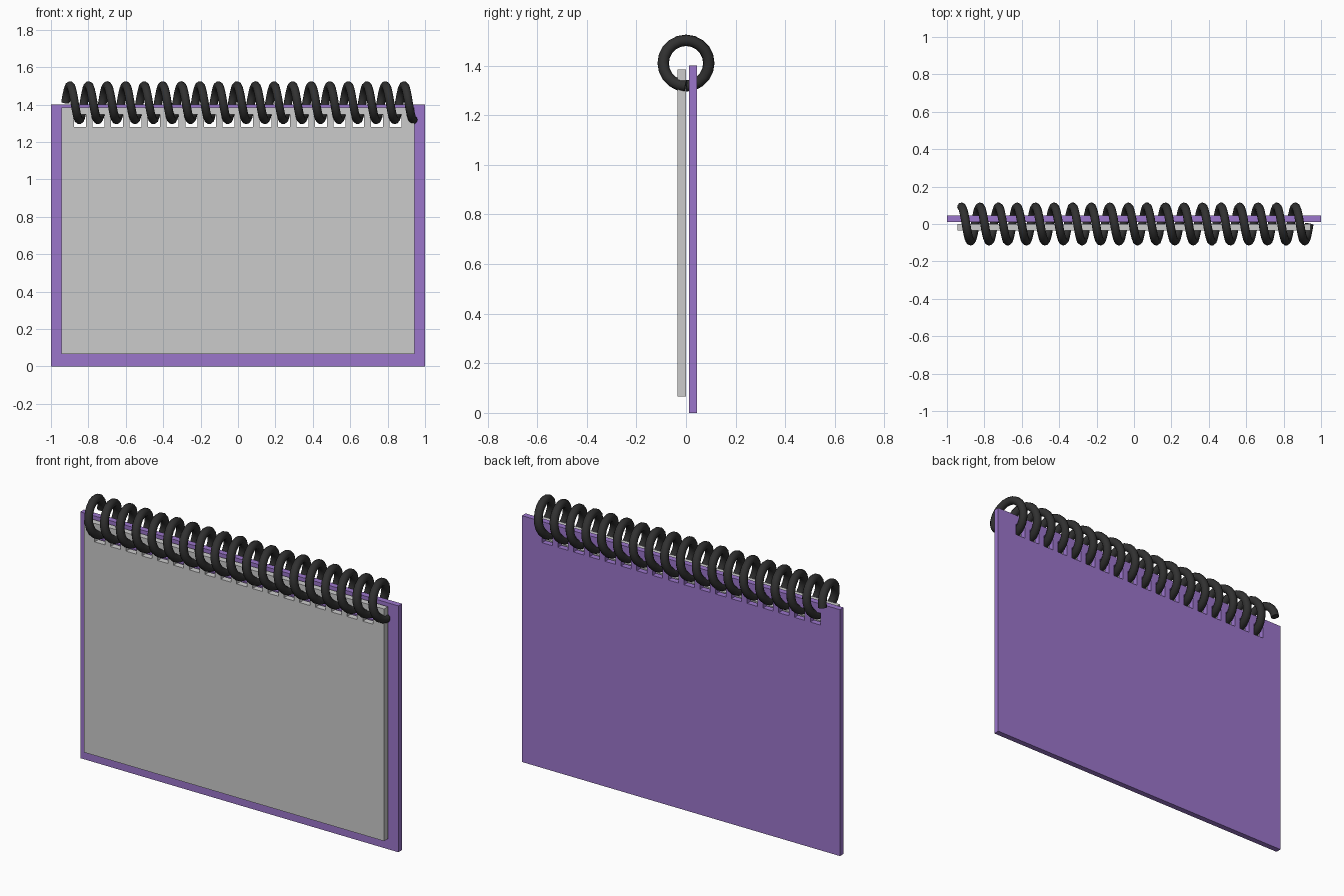
import bpy, bmesh, math

if "Cube" in bpy.data.objects:
    bpy.data.objects.remove(bpy.data.objects["Cube"])

PITCH = 0.0992
HOLES = 18
HOLE_X0 = -0.845
HOLE_W = 0.064
HOLE_Z = (1.28, 1.347)


def material(name, rgb):
    m = bpy.data.materials.new(name)
    m.diffuse_color = (*rgb, 1)
    m.use_nodes = True
    m.node_tree.nodes["Principled BSDF"].inputs["Base Color"].default_value = m.diffuse_color
    return m


def punched_sheet(name, x, z, y0, y1, mat=None):
    """Flat upright sheet with a row of square holes near the top edge."""
    xs = [-x]
    for i in range(HOLES):
        c = HOLE_X0 + i * PITCH
        xs += [c - HOLE_W / 2, c + HOLE_W / 2]
    xs.append(x)
    zs = [z[0], *HOLE_Z, z[1]]
    bm = bmesh.new()
    grid = [[bm.verts.new((px, y0, pz)) for pz in zs] for px in xs]
    for i in range(len(xs) - 1):
        for j in range(3):
            if j == 1 and i % 2 == 1:      # leave the hole open
                continue
            bm.faces.new((grid[i][j], grid[i + 1][j],
                          grid[i + 1][j + 1], grid[i][j + 1]))
    # thicken towards the back
    front = bm.faces[:]
    ext = bmesh.ops.extrude_face_region(bm, geom=front, use_keep_orig=True)
    for v in ext["geom"]:
        if isinstance(v, bmesh.types.BMVert):
            v.co.y = y1
    bmesh.ops.recalc_face_normals(bm, faces=bm.faces[:])
    me = bpy.data.meshes.new(name)
    bm.to_mesh(me)
    bm.free()
    ob = bpy.data.objects.new(name, me)
    bpy.context.collection.objects.link(ob)
    if mat:
        me.materials.append(mat)
    return ob


# back cover and paper pad
punched_sheet("back_cover", 1.0, (0.0, 1.4), 0.012, 0.045,
              material("purple", (0.33, 0.18, 0.60)))
punched_sheet("paper_pad", 0.943, (0.066, 1.385), -0.035, 0.0)

# spiral binding: starts behind the cover, rises over the top, down the front
STEPS, TURNS, R = 20, 18.75, 0.092
count = int(STEPS * TURNS) + 1
cu = bpy.data.curves.new("spiral_binding", "CURVE")
cu.dimensions = "3D"
cu.bevel_depth = 0.023
cu.bevel_resolution = 3
cu.use_fill_caps = True
spline = cu.splines.new("POLY")
spline.points.add(count - 1)
for k, p in enumerate(spline.points):
    a = 2 * math.pi * k / STEPS
    p.co = (-0.923 + PITCH * k / STEPS, R * math.cos(a),
            1.41 + R * math.sin(a), 1)
spline.use_smooth = True
cu.materials.append(material("black_wire", (0.03, 0.03, 0.03)))
coil = bpy.data.objects.new("spiral_binding", cu)
bpy.context.collection.objects.link(coil)
